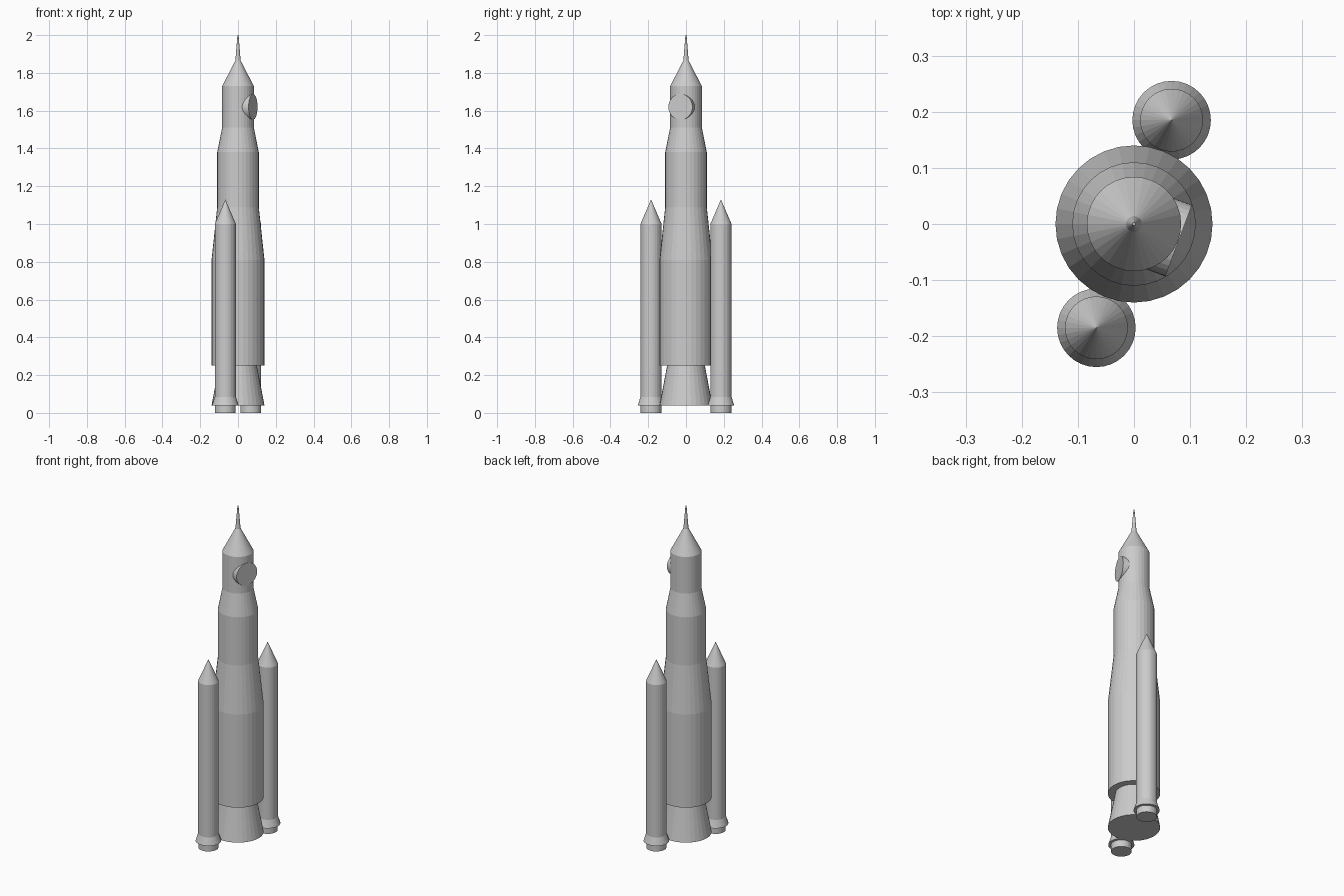
import bpy, bmesh, math
from mathutils import Matrix, Vector

SIDES = 32

cube = bpy.data.objects.get("Cube")
if cube:
    bpy.data.objects.remove(cube, do_unlink=True)

grey = bpy.data.materials.new("light grey")
grey.use_nodes = True
colour = (0.6, 0.6, 0.6, 1)
grey.diffuse_color = colour
grey.node_tree.nodes["Principled BSDF"].inputs["Base Color"].default_value = colour


def add_object(name, bm):
    bmesh.ops.recalc_face_normals(bm, faces=bm.faces)
    mesh = bpy.data.meshes.new(name)
    bm.to_mesh(mesh)
    bm.free()
    mesh.materials.append(grey)
    obj = bpy.data.objects.new(name, mesh)
    bpy.context.collection.objects.link(obj)
    return obj


def lathe(name, profile, x=0, y=0):
    """Closed turned solid from (radius, height) pairs; zero radius makes a point."""
    bm = bmesh.new()
    rings = []
    for r, z in profile:
        count = SIDES if r > 0 else 1
        rings.append([bm.verts.new((x + r * math.cos(math.tau * i / SIDES),
                                    y + r * math.sin(math.tau * i / SIDES), z))
                      for i in range(count)])
    for low, high in zip(rings, rings[1:]):
        for i in range(SIDES):
            j = (i + 1) % SIDES
            if len(high) == 1:
                bm.faces.new((low[i], low[j], high[0]))
            else:
                bm.faces.new((low[i], low[j], high[j], high[i]))
    bm.faces.new(rings[0])
    if len(rings[-1]) > 1:
        bm.faces.new(rings[-1])
    return add_object(name, bm)


# Central stack
lathe("engine_bell", [(0.14, 0.04), (0.1, 0.25)])
lathe("core_body", [(0.14, 0.25), (0.14, 0.81), (0.11, 1.09), (0.11, 1.38),
                    (0.084, 1.51), (0.084, 1.73), (0.014, 1.865)])
lathe("nose_spire", [(0.014, 1.865), (0.003, 2.0)])

# Round hatch set into the side of the upper stage
axis = Vector((0.94, -0.35, 0)).normalized()
bm = bmesh.new()
depth = 0.06
centre = axis * (0.085 - depth / 2) + Vector((0, 0, 1.62))
bmesh.ops.create_cone(bm, cap_ends=True, segments=SIDES, radius1=0.068,
                      radius2=0.068, depth=depth,
                      matrix=Matrix.Translation(centre)
                      @ axis.to_track_quat("Z", "Y").to_matrix().to_4x4())
add_object("side_hatch", bm)

# Two boosters on opposite sides
for label, s in (("back", 1), ("front", -1)):
    x, y = s * 0.067, s * 0.185
    lathe(label + "_booster_nozzle", [(0.055, 0), (0.055, 0.04)], x, y)
    lathe(label + "_booster_skirt", [(0.07, 0.04), (0.056, 0.085)], x, y)
    lathe(label + "_booster_body", [(0.056, 0.085), (0.056, 1.0), (0, 1.13)], x, y)
